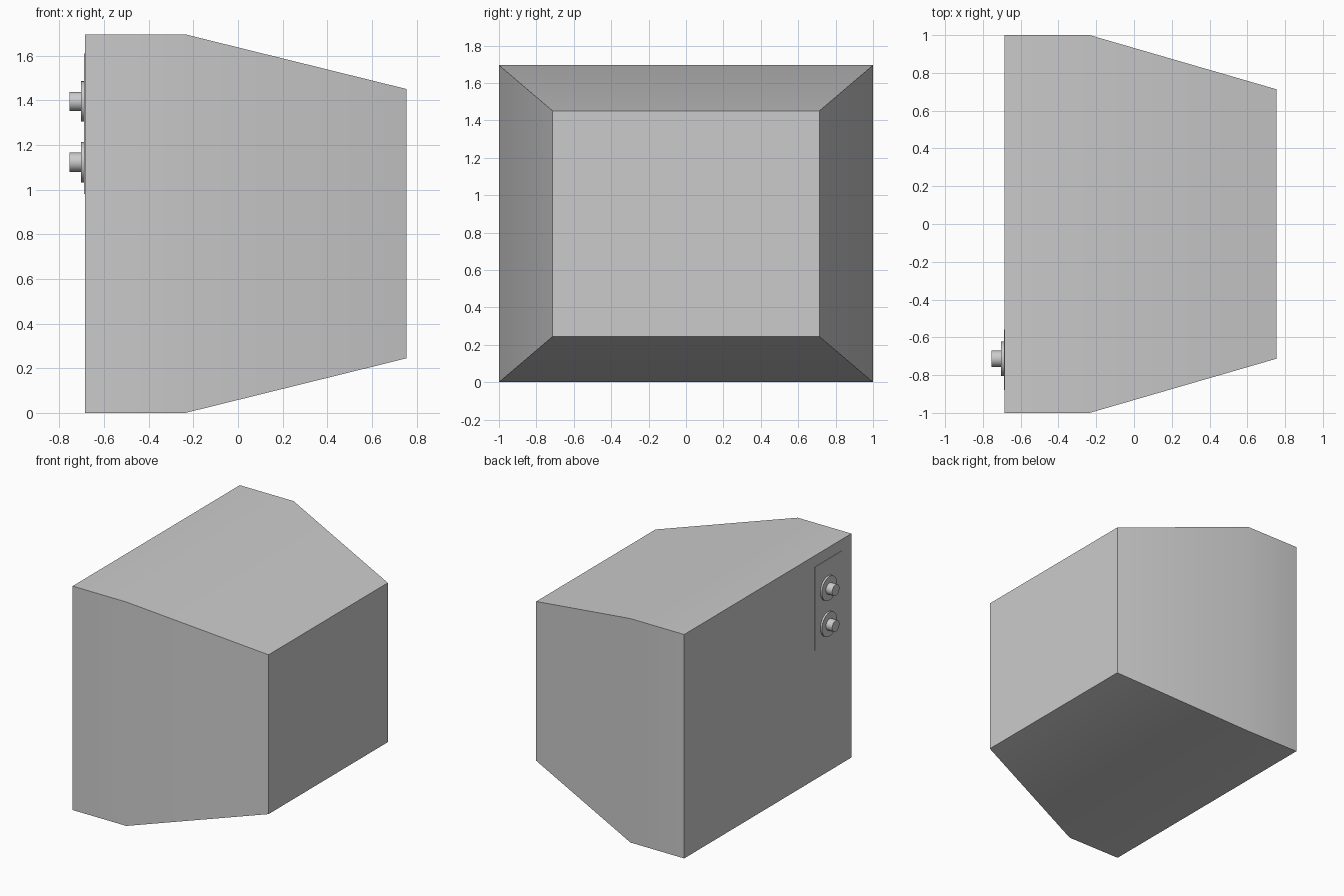
import bpy, bmesh
from math import radians, pi

if "Cube" in bpy.data.objects:
    bpy.data.objects.remove(bpy.data.objects["Cube"])

FACE_X = -0.685


def finish(name, bm):
    bmesh.ops.recalc_face_normals(bm, faces=bm.faces)
    mesh = bpy.data.meshes.new(name)
    bm.to_mesh(mesh)
    bm.free()
    ob = bpy.data.objects.new(name, mesh)
    bpy.context.collection.objects.link(ob)
    bpy.ops.object.select_all(action='DESELECT')
    ob.select_set(True)
    bpy.context.view_layer.objects.active = ob
    bpy.ops.object.shade_smooth_by_angle(angle=radians(30))
    return ob


def loft(name, sections, zc):
    """Join rectangular sections (x, half width, half height) along x."""
    bm = bmesh.new()
    rings = [[bm.verts.new((x, sy * w, zc + sz * h))
              for sy, sz in ((-1, -1), (1, -1), (1, 1), (-1, 1))]
             for x, w, h in sections]
    for a, b in zip(rings, rings[1:]):
        for i in range(4):
            j = (i + 1) % 4
            bm.faces.new((a[i], a[j], b[j], b[i]))
    bm.faces.new(rings[0])
    bm.faces.new(rings[-1])
    return finish(name, bm)


def disc(name, x0, x1, radius, y, z):
    """Cylinder lying along x."""
    bpy.ops.mesh.primitive_cylinder_add(
        vertices=32, radius=radius, depth=x1 - x0,
        location=((x0 + x1) / 2, y, z), rotation=(0, pi / 2, 0))
    ob = bpy.context.object
    ob.name = name
    bpy.ops.object.shade_smooth_by_angle(angle=radians(30))


# Cabinet: straight front section, tapering towards the back
loft("cabinet", [(FACE_X, 1.0, 0.8475), (-0.235, 1.0, 0.8475),
                 (0.755, 0.713, 0.603)], 0.8475)

# Thin control panel on the screen face
panel = loft("control_panel", [(FACE_X - 0.004, 0.16, 0.315),
                               (FACE_X + 0.01, 0.16, 0.315)], 1.295)
panel.location.y = -0.718

# Two dials, each a flat base with a knob
for label, z in (("upper", 1.395), ("lower", 1.123)):
    disc(label + "_dial_base", -0.703, FACE_X + 0.01, 0.091, -0.713, z)
    disc(label + "_dial_knob", -0.755, FACE_X, 0.043, -0.713, z)
